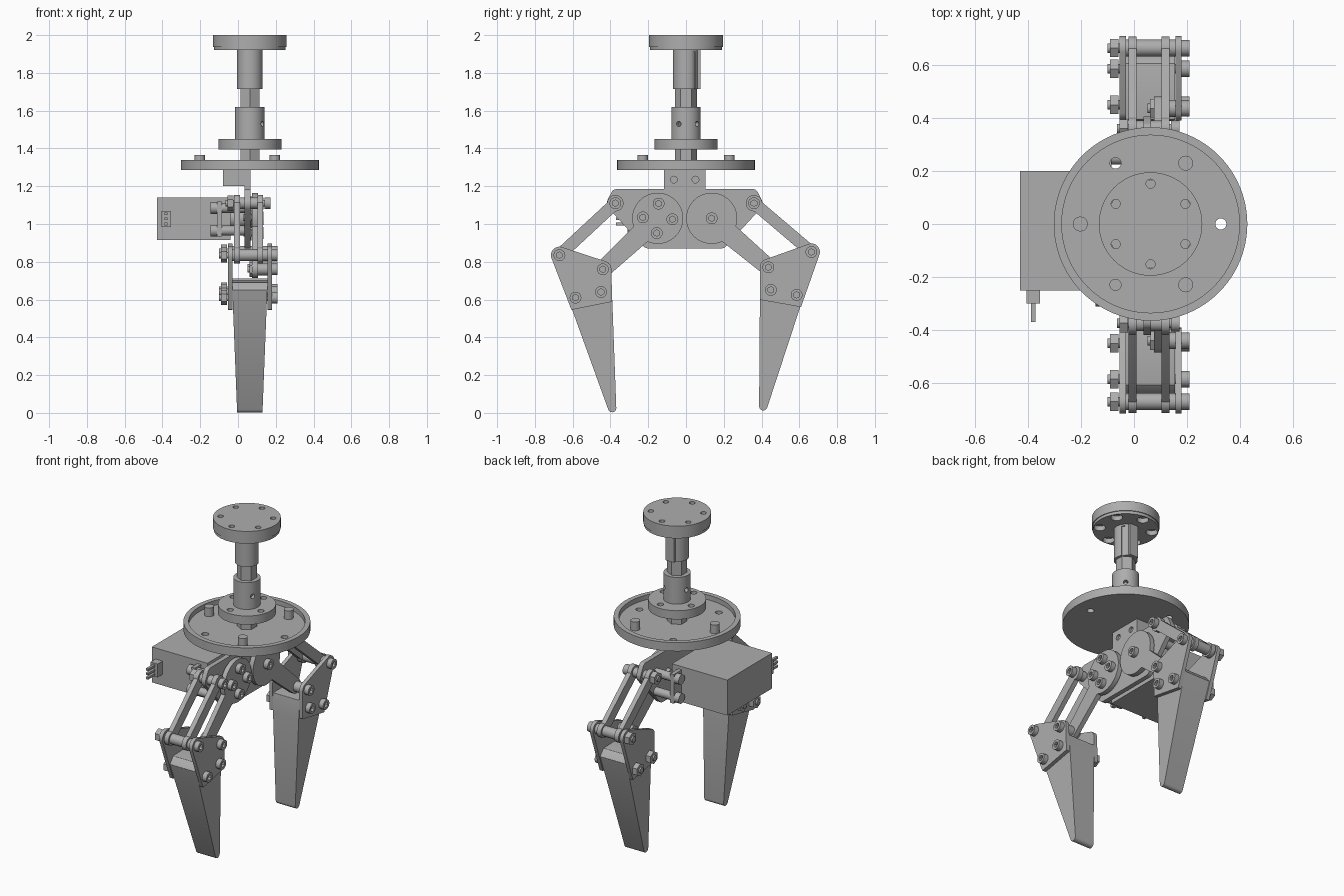
import bpy, bmesh
from math import sin, cos, pi, radians, hypot
from mathutils import Vector, Matrix
from mathutils.geometry import convex_hull_2d

if "Cube" in bpy.data.objects:
    bpy.data.objects.remove(bpy.data.objects["Cube"])

metal = bpy.data.materials.new("plain_grey")
metal.use_nodes = True
GREY = (0.42, 0.42, 0.42, 1)
metal.diffuse_color = GREY
metal.node_tree.nodes["Principled BSDF"].inputs["Base Color"].default_value = GREY

AX = 0.0625      # column axis
MID = -0.007     # mirror line of the two fingers
parts = []


def finish(name, bm):
    bmesh.ops.recalc_face_normals(bm, faces=bm.faces)
    mesh = bpy.data.meshes.new(name)
    bm.to_mesh(mesh)
    bm.free()
    mesh.materials.append(metal)
    ob = bpy.data.objects.new(name, mesh)
    bpy.context.collection.objects.link(ob)
    parts.append(ob)
    return ob


def box(name, lo, hi):
    bm = bmesh.new()
    lo, hi = Vector(lo), Vector(hi)
    bmesh.ops.create_cube(bm, size=1, matrix=Matrix.Translation((lo + hi) / 2)
                          @ Matrix.Diagonal((hi - lo).to_4d()))
    return finish(name, bm)


def add_rod(bm, start, end, r, n=24):
    a, b = Vector(start), Vector(end)
    turn = (b - a).to_track_quat('Z', 'Y').to_matrix().to_4x4()
    bmesh.ops.create_cone(bm, cap_ends=True, segments=n, radius1=r, radius2=r,
                          depth=(b - a).length, matrix=Matrix.Translation((a + b) / 2) @ turn)


def rods(name, items):
    bm = bmesh.new()
    for item in items:
        add_rod(bm, *item)
    return finish(name, bm)


def lathe(name, profile, n=64):
    bm = bmesh.new()
    vs = [bm.verts.new((AX + r, 0, z)) for r, z in profile]
    es = [bm.edges.new(p) for p in zip(vs, vs[1:])]
    bmesh.ops.spin(bm, geom=vs + es, cent=(AX, 0, 0), axis=(0, 0, 1), angle=2 * pi, steps=n)
    bmesh.ops.remove_doubles(bm, verts=bm.verts, dist=1e-5)
    return finish(name, bm)


def prism(name, outline, x0, x1):
    bm = bmesh.new()
    face = bm.faces.new([bm.verts.new((x0, y, z)) for y, z in outline])
    out = bmesh.ops.extrude_face_region(bm, geom=[face])["geom"]
    bmesh.ops.translate(bm, vec=(x1 - x0, 0, 0),
                        verts=[v for v in out if isinstance(v, bmesh.types.BMVert)])
    return finish(name, bm)


def hull(*circles, n=32):
    pts = [Vector((y + r * cos(2 * pi * i / n), z + r * sin(2 * pi * i / n)))
           for y, z, r in circles for i in range(n)]
    return [pts[i] for i in convex_hull_2d(pts)]


def cut(ob, items):
    cutter = rods("hole_cutter", items)
    parts.remove(cutter)
    mod = ob.modifiers.new("holes", 'BOOLEAN')
    mod.operation, mod.solver, mod.object = 'DIFFERENCE', 'EXACT', cutter
    bpy.context.view_layer.objects.active = ob
    bpy.ops.object.modifier_apply(modifier=mod.name)
    bpy.data.objects.remove(cutter)


def ring(r, count, first, z0, z1, size):
    out = []
    for i in range(count):
        a = radians(first + 360 * i / count)
        x, y = AX + r * cos(a), r * sin(a)
        out.append(((x, y, z0), (x, y, z1), size))
    return out


def bolt(name, y, z, x0, x1, r=0.031, shank=0.018, nut=0.04):
    """Socket-head bolt along x, head at x1 and hex nut at x0."""
    ob = rods(name, [((x1 - 0.032, y, z), (x1, y, z), r)])
    cut(ob, [((x1 - 0.018, y, z), (x1 + 0.02, y, z), r * 0.55, 6)])
    rods(name + "_shank", [((x0, y, z), (x1 - 0.03, y, z), shank)])
    rods(name + "_nut", [((x0 + 0.01, y, z), (x0 + 0.042, y, z), nut, 6)])


# Column: mounting flange, sleeve, neck, collar and lower flange
top = lathe("top_flange", [(0, 1.92), (0.19, 1.92), (0.19, 1.938), (0.195, 1.938),
                           (0.195, 2), (0, 2)])
cut(top, ring(0.152, 6, 30, 1.9, 2.05, 0.017))
cut(top, ring(0.152, 6, 30, 1.9, 1.95, 0.034))
sleeve = lathe("upper_sleeve", [(0, 1.715), (0.068, 1.715), (0.068, 1.92), (0, 1.92)])
cut(sleeve, [((AX + 0.055, 0.045, 1.7), (AX + 0.055, 0.045, 1.91), 0.014, 4)])
box("sleeve_key", (AX - 0.03, 0.05, 1.715), (AX + 0.03, 0.076, 1.92))
rods("inner_shaft", [((AX, 0, 1.3), (AX, 0, 1.75), 0.058, 6)])
collar = lathe("collar", [(0, 1.45), (0.078, 1.45), (0.078, 1.62), (0, 1.62)])
cut(collar, [((AX, 0, 1.53), (AX + 0.1 * cos(a), 0.1 * sin(a), 1.53), 0.014)
             for a in (radians(-30), radians(50), radians(170))])
low = lathe("lower_flange", [(0, 1.395), (0.167, 1.395), (0.167, 1.45), (0, 1.45)])
cut(low, ring(0.125, 4, -15, 1.38, 1.47, 0.019))

# Dished disc with posts and holes
disc = lathe("base_disc", [(0, 1.285), (0.365, 1.285), (0.365, 1.34), (0.335, 1.34),
                           (0.335, 1.31), (0, 1.31)], 96)
cut(disc, ring(0.265, 3, 0, 1.25, 1.36, 0.021))
rods("disc_posts", ring(0.265, 3, 60, 1.3, 1.365, 0.028))

# Carrier plate with its tab and clamp block
corners = [(MID + s * y, z, r) for s in (-1, 1)
           for y, z, r in ((0.367, 1.11, 0.045), (0.36, 1.155, 0.03), (0.19, 0.91, 0.04))]
prism("carrier_plate", hull(*corners), 0.035, 0.065)
tab = box("carrier_tab", (0.035, MID - 0.11, 1.17), (0.065, MID + 0.11, 1.285))
cut(tab, [((0.05, MID + s * 0.057, 1.235), (0.1, MID + s * 0.057, 1.235), 0.018)
          for s in (-1, 1)])
box("clamp_block", (-0.08, MID - 0.11, 1.2), (0.035, MID + 0.11, 1.287))

# Motor with ears, standoffs, output shaft and plug
box("motor_body", (-0.43, -0.25, 0.915), (-0.04, 0.2, 1.14))
box("motor_ears", (-0.11, -0.31, 0.935), (-0.085, 0.28, 1.12))
for y in (-0.28, 0.25):
    for z in (0.965, 1.085):
        rods("standoff", [((-0.085, y, z), (0.035, y, z), 0.026),
                          ((-0.145, y, z), (-0.11, y, z), 0.031)])
box("plug", (-0.405, -0.3, 0.985), (-0.355, -0.25, 1.07))
for z in (1.0, 1.027, 1.054):
    box("plug_pin", (-0.388, -0.37, z - 0.007), (-0.372, -0.3, z + 0.007))

for s, side in ((-1, "front"), (1, "back")):
    pivot = Vector((MID + s * 0.433, 0.76))

    def place(y, z):
        """Finger coordinates to (y, z); the back finger sits slightly more open."""
        p = Vector((MID + s * y, z))
        if s < 0:
            return p
        d = p - pivot
        return pivot + Vector((0.01, 0.011)) + Vector((d.x - 0.03 * d.y, d.y + 0.025 * d.x))

    hub = (MID + s * 0.143, 1.03)
    upper = (MID + s * 0.367, 1.11)
    elbow, outer = place(0.433, 0.76), place(0.663, 0.835)

    # Driven arm: round hub and straight bar
    prism(side + "_hub", hull((*hub, 0.135), n=48), 0.075, 0.105)
    prism(side + "_arm", hull((hub[0] + s * 0.06, 0.975, 0.056), (*elbow, 0.045)), 0.075, 0.105)
    if s < 0:
        rods("motor_shaft", [((-0.04, *hub), (0.08, *hub), 0.05)])
        for dy, dz in ((0.005, 0.078), (0.078, -0.005), (-0.005, -0.078), (-0.078, 0.005)):
            bolt("hub_bolt", hub[0] + dy, hub[1] + dz, 0.03, 0.135)
    else:
        bolt("idler_bolt", *hub, 0.0, 0.135)
    bolt(side + "_elbow_bolt", *elbow, 0.05, 0.21)
    rods(side + "_elbow_spacer", [((0.1, *elbow), (0.16, *elbow), 0.032)])

    # Paired parallel links
    for x in (-0.02, 0.103):
        prism(side + "_link", hull((*upper, 0.032), (*outer, 0.032)), x, x + 0.03)
        prism(side + "_link_eye", hull((*upper, 0.043)), x, x + 0.03)
        prism(side + "_link_end", hull((*outer, 0.043)), x, x + 0.03)
    bolt(side + "_link_bolt", *upper, -0.065, 0.172)
    rods(side + "_link_spacer", [((0.0, *upper), (0.11, *upper), 0.03)])

    # Finger side plates and their bolts
    plate = hull((*outer, 0.045), (*elbow, 0.045), (*place(0.388, 0.592), 0.004),
                 (*place(0.597, 0.55), 0.004))
    for x in (-0.054, 0.156):
        prism(side + "_finger_plate", plate, x, x + 0.024)
    bolt(side + "_outer_bolt", *outer, -0.1, 0.21)
    rods(side + "_outer_spacer", [((-0.04, *outer), (0.16, *outer), 0.032)])
    for y, z in ((0.443, 0.64), (0.578, 0.61)):
        bolt(side + "_finger_bolt", *place(y, z), -0.1, 0.21)

    # Tapered finger with rounded tip
    body = [place(y, z) for y, z in ((0.384, 0.59), (0.39, 0.70), (0.60, 0.69), (0.632, 0.65))]
    tip = place(0.384, 0.025)
    outline = hull((*tip, 0.022), *((p.x, p.y, 0.001) for p in body), n=16)
    finger = prism(side + "_finger", outline, -1, 1)
    for v in finger.data.vertices:
        half = 0.067 + 0.026 * min(v.co.z / 0.66, 1)
        v.co.x = 0.0625 + half * v.co.x

# Smooth the round sides, keep the edges sharp
bpy.ops.object.select_all(action='DESELECT')
for ob in parts:
    ob.select_set(True)
bpy.context.view_layer.objects.active = parts[0]
bpy.ops.object.shade_smooth_by_angle(angle=radians(32))
